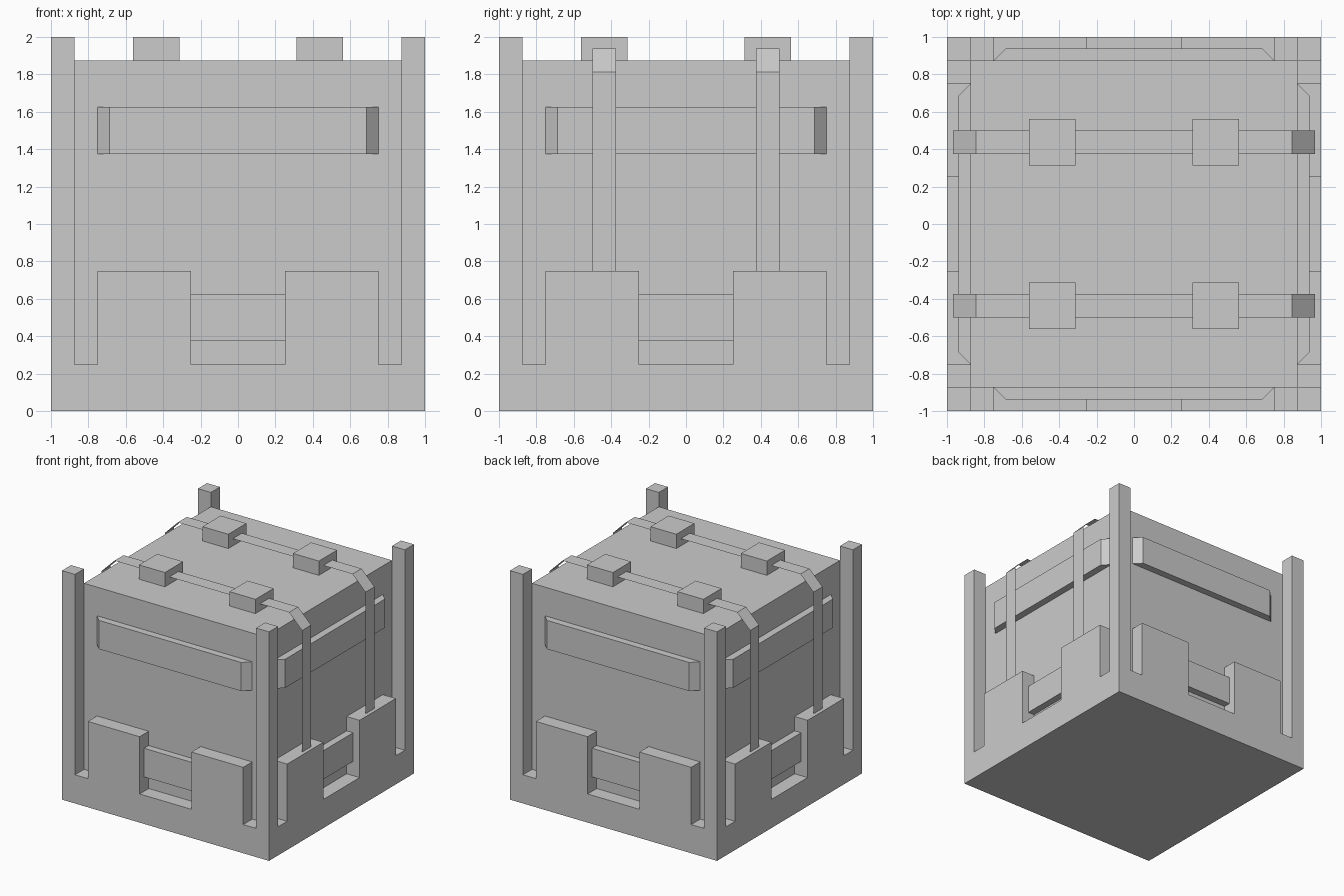
import bpy
from math import pi
from mathutils import Matrix, Vector

if "Cube" in bpy.data.objects:
    bpy.data.objects.remove(bpy.data.objects["Cube"])


def make(name, verts, faces):
    mesh = bpy.data.meshes.new(name)
    mesh.from_pydata(verts, [], faces)
    mesh.update()
    obj = bpy.data.objects.new(name, mesh)
    bpy.context.collection.objects.link(obj)
    return obj


def sweep(name, path, vec, caps=False):
    """Push an open path along a vector, optionally closing both ends."""
    n = len(path)
    verts = [Vector(p) for p in path]
    verts += [v + Vector(vec) for v in verts]
    faces = [(i, i + 1, n + i + 1, n + i) for i in range(n - 1)]
    if caps:
        faces += [tuple(range(n, 2 * n)), tuple(reversed(range(n)))]
    return make(name, verts, faces)


def box(name, lo, hi):
    bpy.ops.mesh.primitive_cube_add(size=1)
    obj = bpy.context.object
    obj.name = obj.data.name = name
    size = Vector(hi) - Vector(lo)
    mid = (Vector(hi) + Vector(lo)) / 2
    obj.data.transform(Matrix.Translation(mid) @ Matrix.Diagonal((*size, 1)))
    return obj


OUT, IN, MID = 1.0, 0.875, 0.9375

# Inner crate body
box("crate_body", (-IN, -IN, 0.25), (IN, IN, 1.875))

# Outer frame: base, corner posts and raised panels as one stepped outline per side
half = [(1, 0), (1, 2), (.875, 2), (.875, .25), (.75, .25), (.75, .75), (.25, .75), (.25, .25)]
outline = half + [(-x, z) for x, z in reversed(half)]
n = len(outline)
verts, faces = [], []
for k in range(4):
    turn = Matrix.Rotation(k * pi / 2, 3, 'Z')
    start = len(verts)
    verts += [turn @ Vector((x, -OUT, z)) for x, z in outline]
    verts += [turn @ Vector((x, -IN, z)) for x, z in outline]
    faces.append(tuple(start + i for i in range(n)))
    for i in range(n):
        j = (i + 1) % n
        (x1, z1), (x2, z2) = outline[i], outline[j]
        outer_edge = x1 == x2 and abs(x1) == 1
        shared_cap = z1 == z2 == 2 and k % 2      # post caps come from front and back only
        if outer_edge or z1 == z2 == 0 or shared_cap:
            continue
        faces.append((start + j, start + i, start + n + i, start + n + j))
s = len(verts)
verts += [(-1, -1, 0), (-1, 1, 0), (1, 1, 0), (1, -1, 0)]
faces.append((s, s + 1, s + 2, s + 3))
make("outer_frame", verts, faces)

# Upper trim with slanted ends, and lower handle bar, on all four sides
trim = sweep("upper_trim", [(-.75, -IN, 1.375), (-.6875, -MID, 1.375),
                            (.6875, -MID, 1.375), (.75, -IN, 1.375)], (0, 0, .25), True)
bar = sweep("lower_bar", [(.25, -IN, .375), (.25, -MID, .375),
                          (.25, -MID, .625), (.25, -IN, .625)], (-.5, 0, 0))
for src in (trim, bar):
    for k in range(1, 4):
        dup = src.copy()
        dup.rotation_euler.z = k * pi / 2
        bpy.context.collection.objects.link(dup)

# Flat straps over the top, each held by two square buckles
strap_half = [(.96875, .75), (.96875, 1.8125), (.84375, 1.9375)]
strap = strap_half + [(-x, z) for x, z in reversed(strap_half)]
for y in (-.4375, .4375):
    sweep("strap", [(x, y + .0625, z) for x, z in strap], (0, -.125, 0))
    for x in (-.4375, .4375):
        box("buckle", (x - .125, y - .125, 1.875), (x + .125, y + .125, 2))
